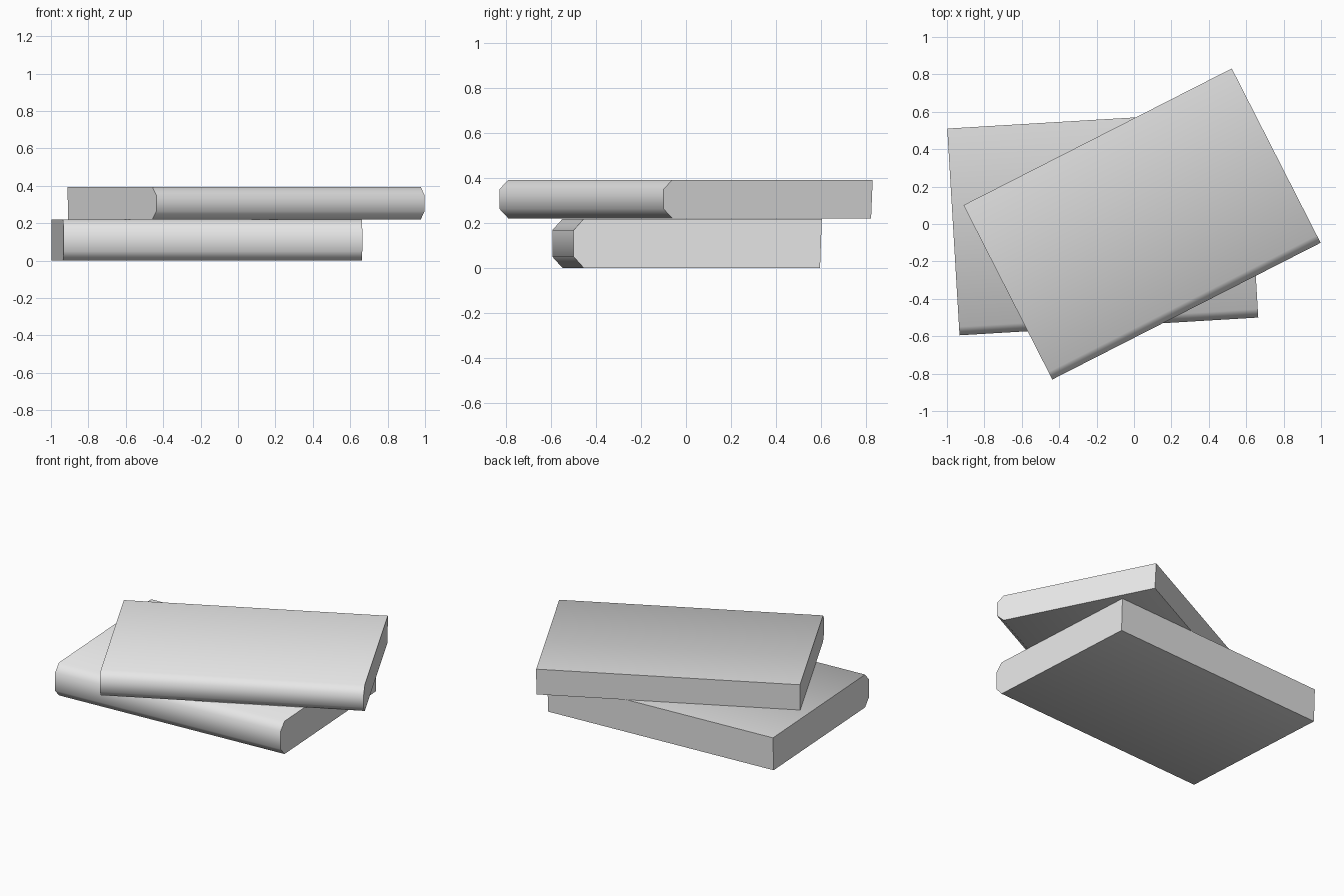
import bpy
import bmesh
import math

if "Cube" in bpy.data.objects:
    bpy.data.objects.remove(bpy.data.objects["Cube"], do_unlink=True)

# Single plain grey
grey = bpy.data.materials.new("plain_grey")
grey.use_nodes = True
grey.diffuse_color = (0.8, 0.8, 0.8, 1)
grey.node_tree.nodes["Principled BSDF"].inputs["Base Color"].default_value = (0.8, 0.8, 0.8, 1)


def make_book(name, length, depth, height, chamfer, center, base, angle):
    """Closed book: spine on the front with chamfered edges, square page side at the back."""
    front, back = -depth / 2, depth / 2
    inset, rise = chamfer
    profile = [
        (back - 0.008, 0), (back, height),
        (front + inset, height), (front, height - rise),
        (front, rise), (front + inset, 0),
    ]
    bm = bmesh.new()
    ring = [bm.verts.new((-length / 2, y, z)) for y, z in profile]
    end = bm.faces.new(ring)
    result = bmesh.ops.extrude_face_region(bm, geom=[end], use_keep_orig=True)
    moved = [g for g in result["geom"] if isinstance(g, bmesh.types.BMVert)]
    bmesh.ops.translate(bm, verts=moved, vec=(length, 0, 0))
    bmesh.ops.recalc_face_normals(bm, faces=bm.faces)
    mesh = bpy.data.meshes.new(name)
    bm.to_mesh(mesh)
    bm.free()
    mesh.materials.append(grey)
    book = bpy.data.objects.new(name, mesh)
    book.location = (center[0], center[1], base)
    book.rotation_euler.z = math.radians(angle)
    bpy.context.collection.objects.link(book)

    # Soft spine, crisp ends and back
    bpy.ops.object.select_all(action="DESELECT")
    book.select_set(True)
    bpy.context.view_layer.objects.active = book
    bpy.ops.object.shade_smooth_by_angle(angle=math.radians(65))
    return book


make_book("lower_book", 1.60, 1.107, 0.219, (0.045, 0.05), (-0.167, 0.005), 0, 3.4)
make_book("upper_book", 1.61, 1.046, 0.172, (0.045, 0.043), (0.043, 0.0), 0.221, 27.0)
